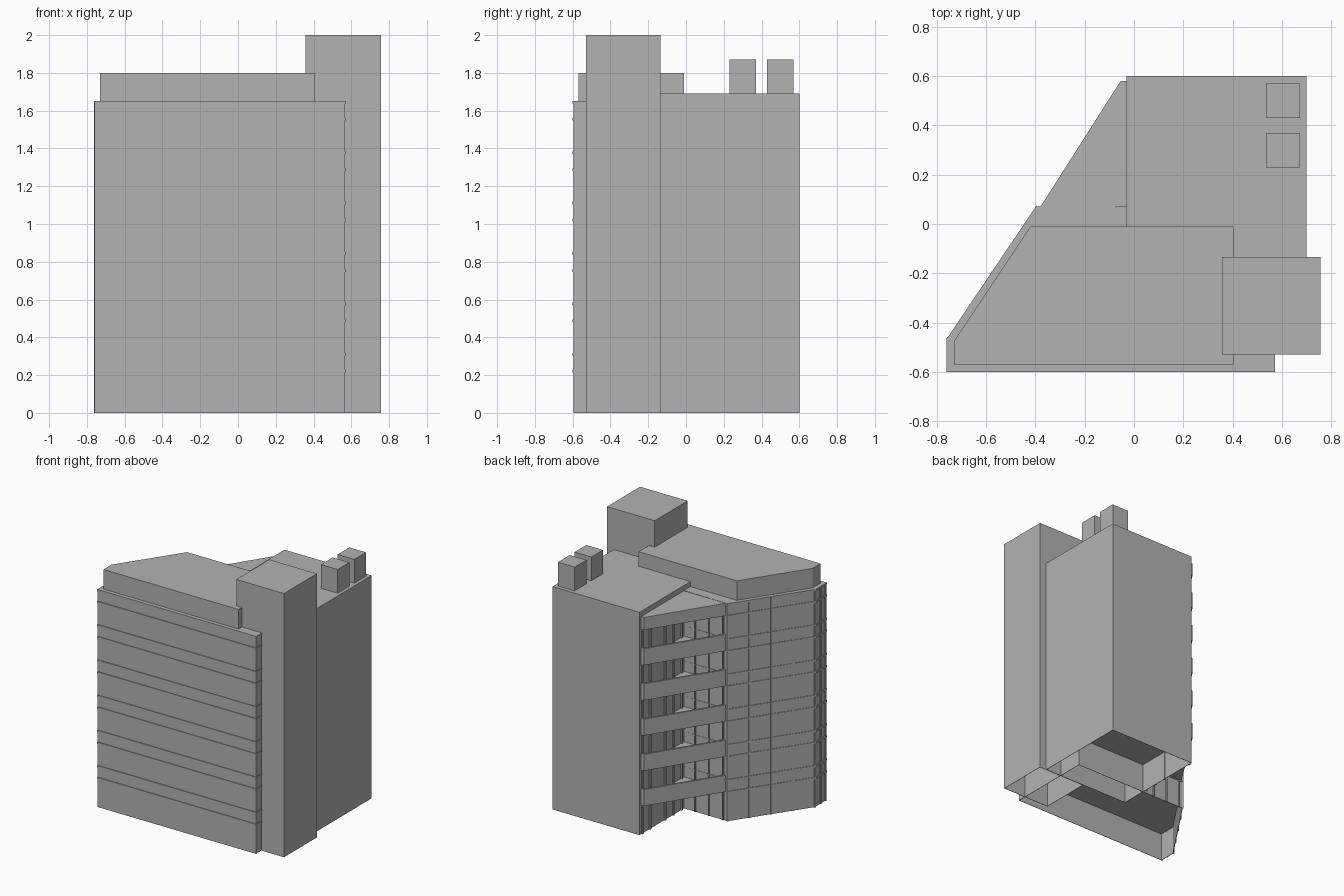
import bpy, bmesh
from mathutils import Vector

cube = bpy.data.objects.get("Cube")
if cube:
    bpy.data.objects.remove(cube, do_unlink=True)

GREY = (0.45, 0.45, 0.45, 1)
grey = bpy.data.materials.new("concrete grey")
grey.use_nodes = True
grey.diffuse_color = GREY
grey.node_tree.nodes["Principled BSDF"].inputs["Base Color"].default_value = GREY


def finish(name, bm):
    bmesh.ops.recalc_face_normals(bm, faces=bm.faces)
    mesh = bpy.data.meshes.new(name)
    bm.to_mesh(mesh)
    bm.free()
    mesh.materials.append(grey)
    obj = bpy.data.objects.new(name, mesh)
    bpy.context.collection.objects.link(obj)
    return obj


def extrude(bm, outline, z0, z1):
    """Add a vertical prism over an outline."""
    face = bm.faces.new([bm.verts.new((x, y, z0)) for x, y in outline])
    out = bmesh.ops.extrude_face_region(bm, geom=[face], use_keep_orig=True)
    top = [g for g in out["geom"] if isinstance(g, bmesh.types.BMVert)]
    bmesh.ops.translate(bm, verts=top, vec=(0, 0, z1 - z0))


def prism(name, outline, z0, z1):
    bm = bmesh.new()
    extrude(bm, outline, z0, z1)
    return finish(name, bm)


def rect(x0, x1, y0, y1):
    return [(x0, y0), (x1, y0), (x1, y1), (x0, y1)]


def hollow(name, outline, top, ceiling):
    """Prism with walls down to the ground and a raised underside."""
    bm = bmesh.new()
    extrude(bm, outline, 0, top)
    base = min(bm.faces, key=lambda f: f.calc_center_median().z)
    bmesh.ops.recalc_face_normals(bm, faces=bm.faces)
    bmesh.ops.inset_region(bm, faces=[base], thickness=0.004)
    pit = bmesh.ops.extrude_face_region(bm, geom=[base])
    bmesh.ops.delete(bm, geom=[base], context="FACES")
    lid = [g for g in pit["geom"] if isinstance(g, bmesh.types.BMVert)]
    bmesh.ops.translate(bm, verts=lid, vec=(0, 0, ceiling))
    return finish(name, bm)


def strip(a, b, inner, outer):
    """Plan outline of a strip along a-b, offset to the right of travel."""
    a, b = Vector(a), Vector(b)
    d = (b - a).normalized()
    n = Vector((d.y, -d.x))
    return [a + n * inner, b + n * inner, b + n * outer, a + n * outer]


# Main volumes
FLOOR, PITCH, BAND, ROOF = 0.22, 0.267, 0.09, 1.65
floors = [FLOOR + PITCH * i for i in range(6)]
main = [(-0.755, -0.595), (0.567, -0.595), (0.567, 0.067), (-0.395, 0.067), (-0.755, -0.465)]
hollow("front_block", main, ROOF, FLOOR)
hollow("rear_block", rect(-0.03, 0.70, -0.135, 0.60), 1.69, FLOOR)
hollow("lift_tower", rect(0.357, 0.757, -0.53, -0.135), 2.0, FLOOR)
prism("penthouse", [(-0.73, -0.57), (0.405, -0.57), (0.405, -0.01),
                    (-0.42, -0.01), (-0.73, -0.475)], ROOF, 1.80)
for i, y in enumerate((0.23, 0.43)):
    prism(f"roof_unit_{i + 1}", rect(0.535, 0.675, y, y + 0.14), 1.69, 1.87)

# Thin ledges along the top and bottom of each floor band
bm = bmesh.new()
ledge = [(-0.761, -0.600), (0.572, -0.600), (0.572, 0.06), (-0.398, 0.072), (-0.761, -0.467)]
for z in floors:
    for edge in (z, z + BAND):
        extrude(bm, ledge, edge - 0.007, min(edge + 0.007, ROOF + 0.002))
finish("floor_ledges", bm)

# Window mullions on the slanted and left walls
bm = bmesh.new()
corner, end = Vector(main[4]), Vector(main[3])
step = (end - corner) / 4
along = step.normalized() * 0.005
for i in range(5):
    p = corner + step * i
    extrude(bm, strip(p + along, p - along, -0.003, 0.006), 0, ROOF)
for y in (-0.59, -0.53):
    extrude(bm, rect(-0.761, -0.75, y - 0.005, y + 0.005), 0, ROOF)
# Mullions behind the balconies
for y in (0.10, 0.20, 0.30, 0.48, 0.57):
    extrude(bm, rect(-0.04, -0.025, y - 0.007, y + 0.007), 0, ROOF)
for x in (-0.125, -0.24, -0.36):
    extrude(bm, rect(x - 0.005, x + 0.005, 0.06, 0.075), 0, ROOF)
finish("window_mullions", bm)

# Balconies: slab, slanted parapet and short return
A, B, C, D = (-0.38, 0.07), (-0.055, 0.58), (-0.03, 0.58), (-0.03, 0.07)
bm = bmesh.new()
for z in floors[:-1]:
    extrude(bm, [A, B, C, D], z, z + 0.02)
    extrude(bm, strip(A, B, 0, 0.015), z, z + 0.125)
    extrude(bm, rect(-0.055, -0.03, 0.565, 0.58), z, z + 0.125)
extrude(bm, [A, B, C, D], floors[-1], ROOF)
finish("balconies", bm)
